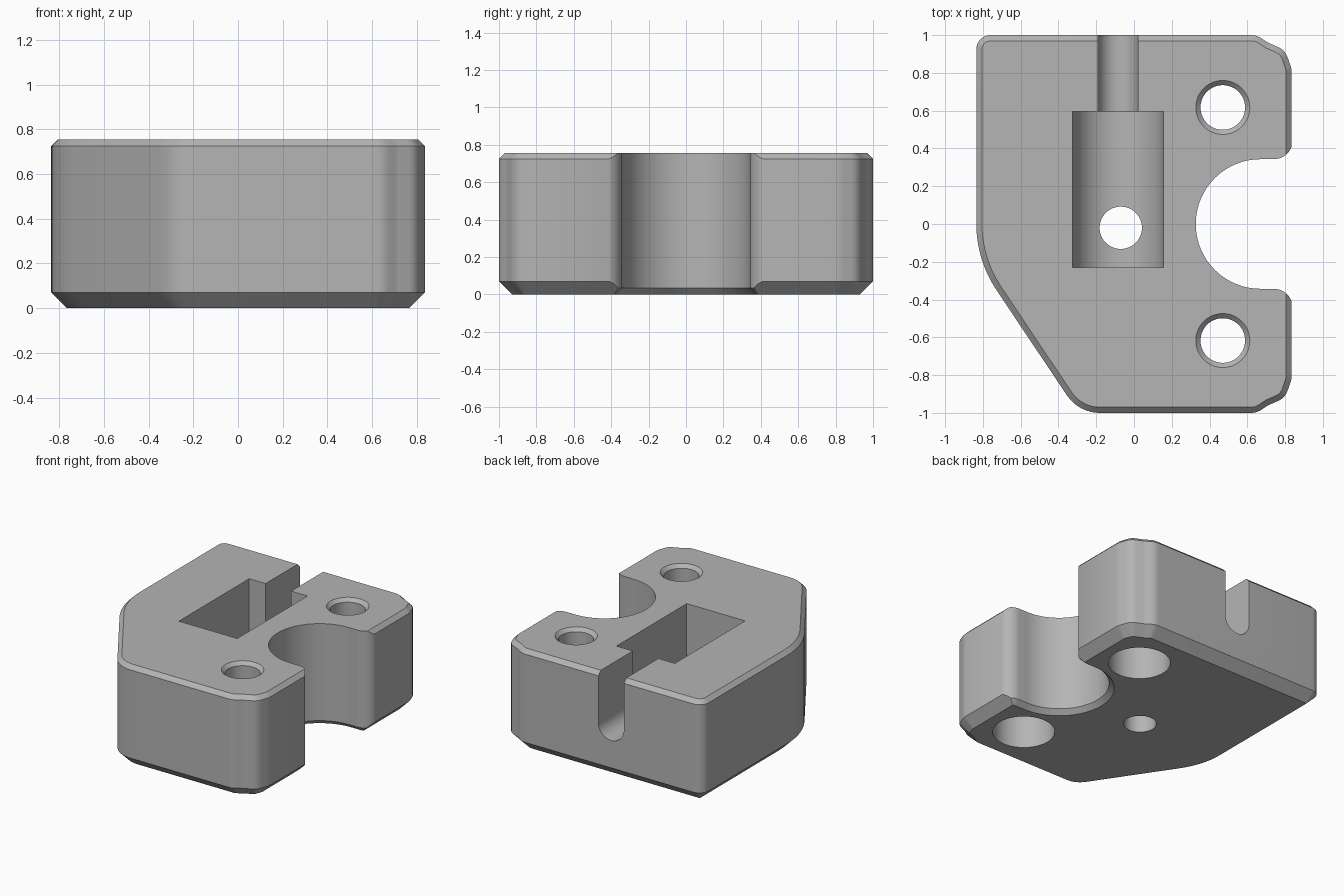
import bpy, bmesh
from math import sin, cos, tan, pi, radians
from mathutils import Vector, Matrix

if "Cube" in bpy.data.objects:
    bpy.data.objects.remove(bpy.data.objects["Cube"])

grey = bpy.data.materials.new("plain_grey")
grey.use_nodes = True
colour = (0.46, 0.46, 0.46, 1)
grey.diffuse_color = colour
grey.node_tree.nodes["Principled BSDF"].inputs["Base Color"].default_value = colour

HEIGHT = 0.755
AXIS_Z = HEIGHT / 2


def arc(cx, cy, r, start, end, n):
    """Points along an arc, angles in degrees."""
    angles = [radians(start + (end - start) * i / n) for i in range(n + 1)]
    return [Vector((cx + r * cos(a), cy + r * sin(a))) for a in angles]


def rounded(corners, n=8):
    """Polygon with every (x, y, radius) corner filleted."""
    pts = []
    for i, (x, y, r) in enumerate(corners):
        p = Vector((x, y))
        a = (Vector(corners[i - 1][:2]) - p).normalized()
        b = (Vector(corners[(i + 1) % len(corners)][:2]) - p).normalized()
        turn = pi - a.angle(b)
        centre = p + (a + b).normalized() * r / cos(turn / 2)
        start = p + a * r * tan(turn / 2) - centre
        sweep = turn if a.x * b.y - a.y * b.x < 0 else -turn
        for k in range(n + 1):
            pts.append(centre + Matrix.Rotation(sweep * k / n, 2) @ start)
    return pts


def inset(pts, d):
    """Mitred inward offset of a counter-clockwise polygon."""
    out = []
    for i, p in enumerate(pts):
        e1 = (p - pts[i - 1]).normalized()
        e2 = (pts[(i + 1) % len(pts)] - p).normalized()
        n1, n2 = Vector((-e1.y, e1.x)), Vector((-e2.y, e2.x))
        out.append(p + (n1 + n2) * d / (1 + n1.dot(n2)))
    return out


def stack(name, pts, levels, along_y=False):
    """Solid lofted through (height, inset) copies of a profile."""
    bm = bmesh.new()
    rings = [[bm.verts.new((p.x, p.y, z)) for p in inset(pts, d)] for z, d in levels]
    bm.faces.new(rings[0][::-1])
    bm.faces.new(rings[-1])
    count = len(pts)
    for low, high in zip(rings, rings[1:]):
        for i in range(count):
            j = (i + 1) % count
            bm.faces.new((low[i], low[j], high[j], high[i]))
    if along_y:
        bmesh.ops.rotate(bm, verts=bm.verts, matrix=Matrix.Rotation(pi / 2, 3, "X"))
    bmesh.ops.recalc_face_normals(bm, faces=bm.faces)
    mesh = bpy.data.meshes.new(name)
    bm.to_mesh(mesh)
    bm.free()
    mesh.materials.append(grey)
    obj = bpy.data.objects.new(name, mesh)
    bpy.context.collection.objects.link(obj)
    return obj


def circle(x, y, r):
    return arc(x, y, r, 0, 360, 64)[:-1]


def trough(x, r):
    """Round-bottomed channel section, open at the top."""
    return arc(x, AXIS_Z, r, 180, 360, 32) + [Vector((x + r, 1)), Vector((x - r, 1))]


# Main block with chamfered top and bottom rims
shoulder = [(0.65, -1, 0.1), (0.71, -0.96, 0.1), (0.80, -0.92, 0.09), (0.835, -0.82, 0.12)]
outline = rounded(
    [(-0.835, 1, 0.075), (-0.835, -0.19, 0.63), (-0.293, -1, 0.21)]
    + shoulder + [(x, -y, r) for x, y, r in reversed(shoulder)])
block = stack("clamp_block", outline,
              [(0, 0.07), (0.07, 0), (HEIGHT - 0.03, 0), (HEIGHT, 0.03)])

cutters = []

# Round side notch with flared mouth and a small bottom chamfer
notch = (arc(0.67, 0, 0.343, 90, 270, 48) + arc(0.74, -0.443, 0.1, 90, 0, 10)
         + [Vector((0.95, -0.443)), Vector((0.95, 0.443))]
         + arc(0.74, 0.443, 0.1, 0, -90, 10))
cutters.append(stack("notch_cutter", notch, [(-0.01, -0.045), (0.035, 0), (0.9, 0)]))

# Round-bottomed pocket and the narrower slot running out of the back
cutters.append(stack("pocket_cutter", trough(-0.085, 0.24), [(-0.595, 0), (0.23, 0)], True))
cutters.append(stack("slot_cutter", trough(-0.085, 0.105), [(-1.1, 0), (-0.5, 0)], True))

# Drain hole through the pocket floor
cutters.append(stack("floor_hole_cutter", circle(-0.07, -0.02, 0.112), [(-0.1, 0), (0.5, 0)]))

# Screw holes: counterbored below, countersunk above
for y in (-0.617, 0.617):
    cutters.append(stack("screw_hole_cutter", circle(0.47, y, 0.118),
                         [(-0.1, 0), (HEIGHT - 0.025, 0), (HEIGHT + 0.01, -0.035)]))
    cutters.append(stack("counterbore_cutter", circle(0.47, y, 0.213), [(-0.1, 0), (0.4, 0)]))

bpy.context.view_layer.objects.active = block
for cutter in cutters:
    mod = block.modifiers.new("cut", "BOOLEAN")
    mod.operation = "DIFFERENCE"
    mod.solver = "EXACT"
    mod.object = cutter
    bpy.ops.object.modifier_apply(modifier=mod.name)
    bpy.data.objects.remove(cutter)

bpy.ops.object.select_all(action="DESELECT")
block.select_set(True)
bpy.ops.object.shade_smooth_by_angle(angle=radians(25))
